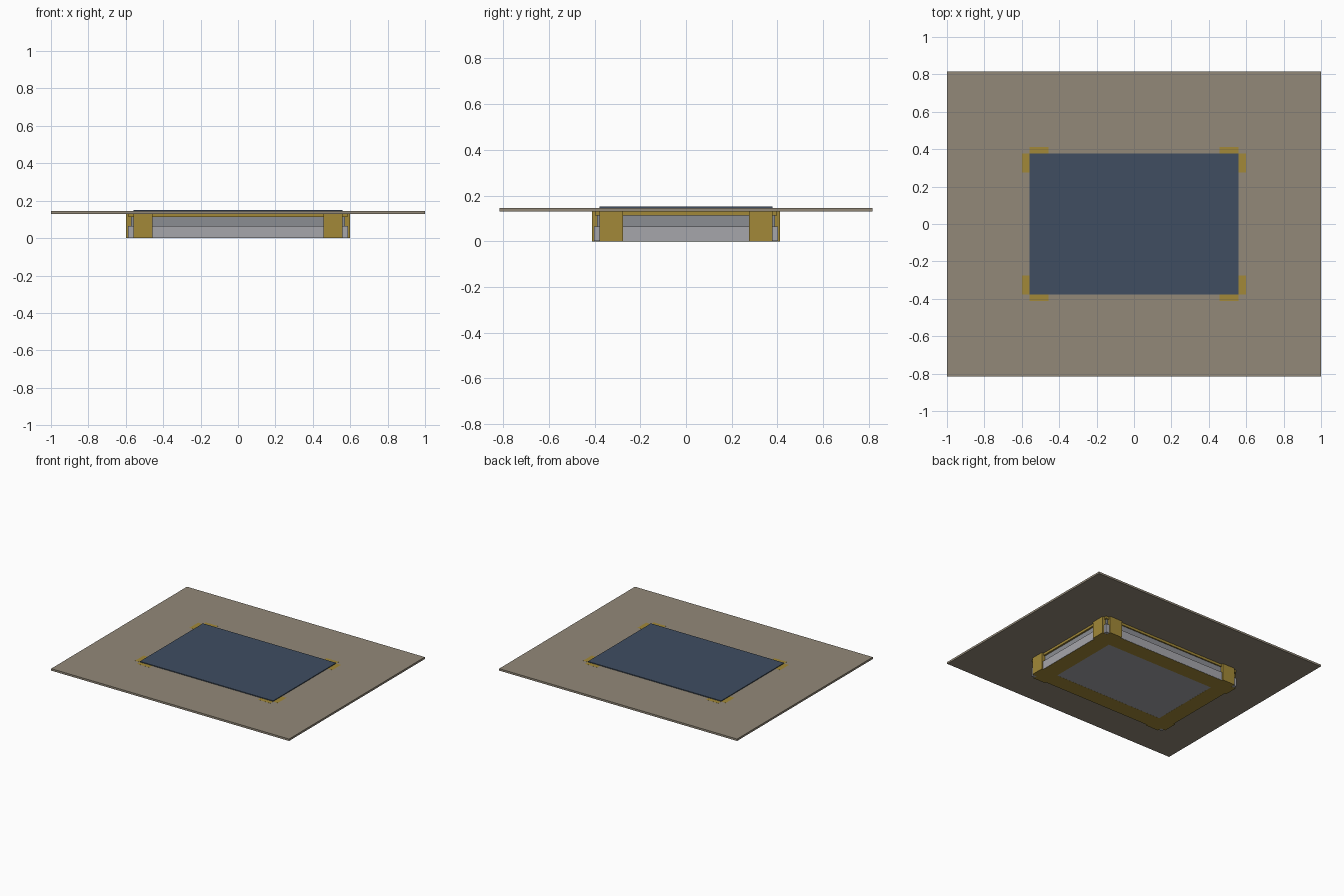
import bpy, bmesh
from mathutils import Matrix

if "Cube" in bpy.data.objects:
    bpy.data.objects.remove(bpy.data.objects["Cube"])


def mat(name, r, g, b):
    m = bpy.data.materials.new(name)
    m.diffuse_color = (r, g, b, 1)
    m.use_nodes = True
    m.node_tree.nodes["Principled BSDF"].inputs["Base Color"].default_value = m.diffuse_color
    return m


gold = mat("gold", 0.36, 0.25, 0.04)
stone = mat("stone", 0.29, 0.25, 0.19)
navy = mat("navy", 0.05, 0.075, 0.12)
light = mat("light_grey", 0.38, 0.38, 0.41)
mid = mat("mid_grey", 0.26, 0.27, 0.29)


def boxes(name, material, items):
    """One object from boxes given as (x0, x1, y0, y1, z0, z1)."""
    bm = bmesh.new()
    for x0, x1, y0, y1, z0, z1 in items:
        m = Matrix.Translation(((x0 + x1) / 2, (y0 + y1) / 2, (z0 + z1) / 2))
        m = m @ Matrix.Diagonal((x1 - x0, y1 - y0, z1 - z0, 1))
        bmesh.ops.create_cube(bm, size=1, matrix=m)
    me = bpy.data.meshes.new(name)
    bm.to_mesh(me)
    bm.free()
    me.materials.append(material)
    ob = bpy.data.objects.new(name, me)
    bpy.context.collection.objects.link(ob)
    return ob


def slab(name, material, hx, hy, z0, z1):
    return boxes(name, material, [(-hx, hx, -hy, hy, z0, z1)])


# Wide ground plate and the dark panel set on it
slab("ground_plate", stone, 1.0, 0.815, 0.13, 0.145)
slab("top_panel", navy, 0.56, 0.378, 0.144, 0.151)

# Stepped grey plinth with a gold rim
slab("lower_plinth", light, 0.588, 0.402, 0.0006, 0.065)
slab("upper_plinth", mid, 0.572, 0.389, 0.065, 0.112)
slab("gold_rim", gold, 0.585, 0.398, 0.112, 0.13)

# Gold frame on the underside
boxes("bottom_frame", gold, [
    (-0.56, 0.56, 0.278, 0.40, 0, 0.01), (-0.56, 0.56, -0.40, -0.278, 0, 0.01),
    (0.46, 0.586, -0.278, 0.278, 0, 0.01), (-0.586, -0.46, -0.278, 0.278, 0, 0.01)])

# Pair of gold piers at each corner, mirrored to all four
piers = boxes("corner_piers", gold, [
    (0.456, 0.56, 0.37, 0.412, 0, 0.1455),
    (0.55, 0.6, 0.276, 0.378, 0, 0.1455)])
mirror = piers.modifiers.new("mirror", 'MIRROR')
mirror.use_axis = (True, True, False)
mirror.use_mirror_merge = False
